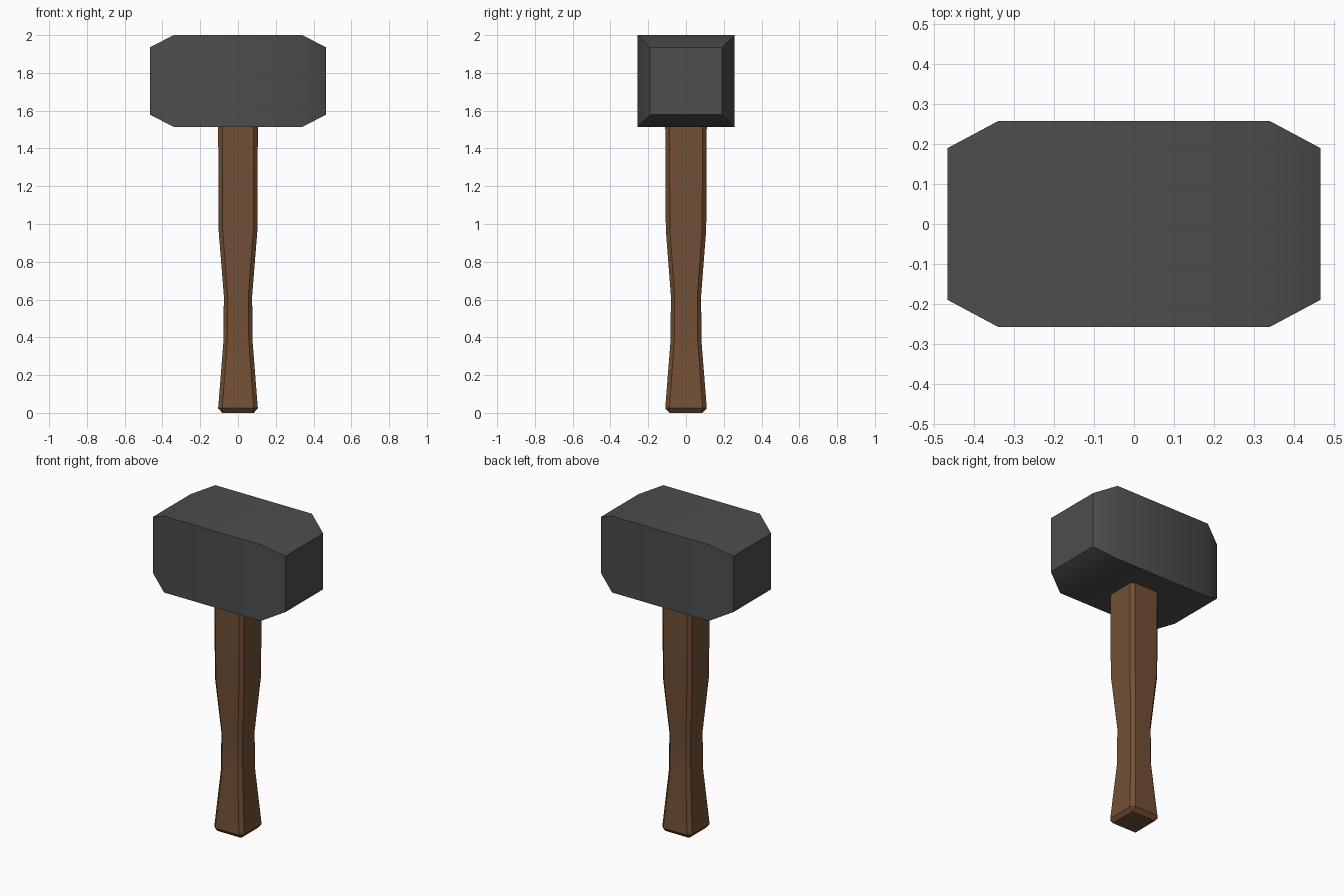
import bpy, bmesh

if "Cube" in bpy.data.objects:
    bpy.data.objects.remove(bpy.data.objects["Cube"])


def material(name, rgb):
    m = bpy.data.materials.new(name)
    m.diffuse_color = (*rgb, 1)
    m.use_nodes = True
    m.node_tree.nodes["Principled BSDF"].inputs["Base Color"].default_value = m.diffuse_color
    return m


def loft(name, rings, mat):
    """Skin a list of point rings, cap both ends and merge doubled points."""
    bm = bmesh.new()
    loops = [[bm.verts.new(p) for p in ring] for ring in rings]
    for a, b in zip(loops, loops[1:]):
        n = len(a)
        for i in range(n):
            j = (i + 1) % n
            bm.faces.new((a[i], a[j], b[j], b[i]))
    bm.faces.new(loops[0][::-1])
    bm.faces.new(loops[-1])
    bmesh.ops.remove_doubles(bm, verts=bm.verts[:], dist=1e-4)
    bmesh.ops.recalc_face_normals(bm, faces=bm.faces[:])
    me = bpy.data.meshes.new(name)
    bm.to_mesh(me)
    bm.free()
    me.materials.append(mat)
    ob = bpy.data.objects.new(name, me)
    bpy.context.collection.objects.link(ob)
    bpy.ops.object.select_all(action='DESELECT')
    ob.select_set(True)
    bpy.context.view_layer.objects.active = ob
    bpy.ops.object.shade_smooth_by_angle(angle=0.5236)
    return ob


def head_ring(x, hy, hz):
    zc = 1.757
    return [(x, -hy, zc - hz), (x, hy, zc - hz), (x, hy, zc + hz), (x, -hy, zc + hz)]


def handle_ring(z, hx, hy, c):
    return [(hx - c, -hy, z), (hx, -hy + c, z), (hx, hy - c, z), (hx - c, hy, z),
            (-hx + c, hy, z), (-hx, hy - c, z), (-hx, -hy + c, z), (-hx + c, -hy, z)]


iron = material("dark iron", (0.075, 0.075, 0.075))
wood = material("brown wood", (0.170, 0.080, 0.036))

# Head: block tapering at both striking faces
loft("hammer_head", [head_ring(-0.467, 0.19, 0.178), head_ring(-0.34, 0.258, 0.243),
                     head_ring(0.34, 0.258, 0.243), head_ring(0.467, 0.19, 0.178)], iron)

# Handle: waisted square bar with chamfered corners and bevelled butt
loft("handle", [handle_ring(0.0, 0.084, 0.088, 0.0),
                handle_ring(0.025, 0.105, 0.11, 0.022),
                handle_ring(0.38, 0.077, 0.082, 0.020),
                handle_ring(0.62, 0.075, 0.080, 0.020),
                handle_ring(0.97, 0.103, 0.107, 0.022),
                handle_ring(1.53, 0.105, 0.11, 0.022)], wood)
